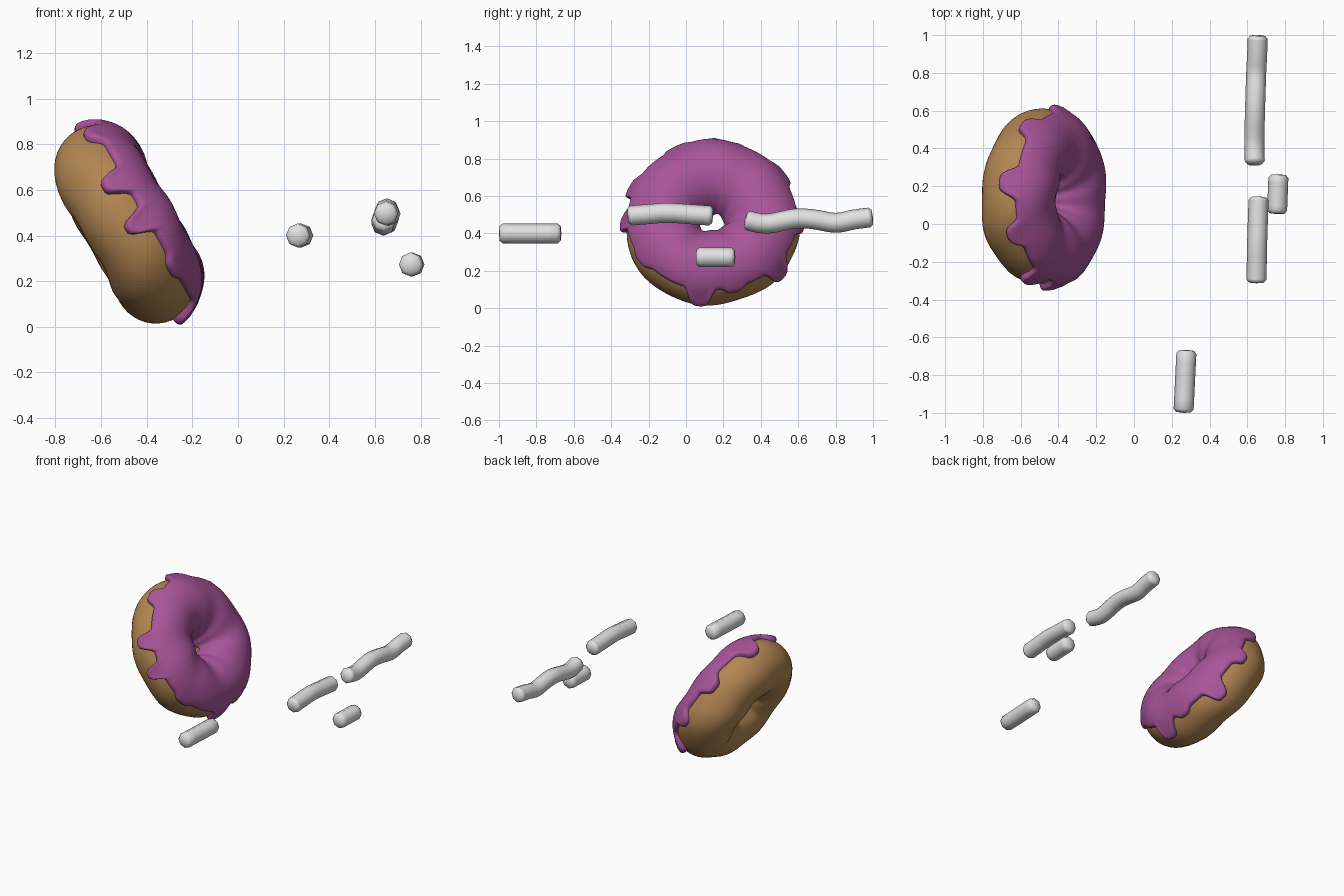
import bpy, bmesh, math
from mathutils import Vector

if "Cube" in bpy.data.objects:
    bpy.data.objects.remove(bpy.data.objects["Cube"])

def material(name, rgb):
    m = bpy.data.materials.new(name)
    m.diffuse_color = (*rgb, 1)
    m.use_nodes = True
    m.node_tree.nodes["Principled BSDF"].inputs["Base Color"].default_value = m.diffuse_color
    return m

BROWN = material("dough brown", (0.45, 0.24, 0.085))
PURPLE = material("icing purple", (0.39, 0.09, 0.32))
GREY = material("sprinkle grey", (0.75, 0.75, 0.75))

def finish(name, bm, mat):
    bmesh.ops.remove_doubles(bm, verts=bm.verts, dist=1e-5)
    bmesh.ops.recalc_face_normals(bm, faces=bm.faces)
    for f in bm.faces:
        f.smooth = True
    me = bpy.data.meshes.new(name)
    bm.to_mesh(me)
    bm.free()
    me.materials.append(mat)
    ob = bpy.data.objects.new(name, me)
    bpy.context.collection.objects.link(ob)

def skin(bm, rings, close):
    # bridge consecutive rings of points; close joins the last ring to the first
    vs = [[bm.verts.new(p) for p in r] for r in rings]
    n = len(vs[0])
    for i in range(len(vs) if close else len(vs) - 1):
        a, b = vs[i], vs[(i + 1) % len(vs)]
        for j in range(n):
            k = (j + 1) % n
            bm.faces.new((a[j], a[k], b[k], b[j]))
    return vs

# Doughnut frame: axis points right and up
T = math.radians(29)
AXIS = Vector((math.cos(T), 0, math.sin(T)))
UP = Vector((-math.sin(T), 0, math.cos(T)))
CENTRE = Vector((-0.487, 0.14, 0.445))
R, r = 0.277, 0.187

def torus_point(phi, a, off):
    radial = UP * math.cos(phi) - Vector((0, 1, 0)) * math.sin(phi)
    lump = 0.006 * math.sin(3 * phi + 1 + a) + 0.004 * math.sin(7 * phi + 2 * a)
    s = r + off + lump
    return CENTRE + radial * (R + s * math.cos(a)) + AXIS * (s * math.sin(a))

N = 180
PHIS = [2 * math.pi * i / N for i in range(N)]

# Dough ring
bm = bmesh.new()
skin(bm, [[torus_point(p, 2 * math.pi * j / 40, 0) for j in range(40)] for p in PHIS], True)
finish("dough", bm, BROWN)

# Icing drips: angle, width, drop (degrees)
DRIPS = [(66, 7, 32), (92, 6, 32), (172, 8, 34), (-131, 8, 32), (-95, 7, 18),
         (-55, 9, 22), (-10, 9, 28), (25, 8, 20), (125, 8, 8), (-165, 7, 10)]

def drop_at(phi):
    d = math.degrees(phi)
    tot = 0
    for c, w, h in DRIPS:
        x = (d - c + 180) % 360 - 180
        tot += h * math.exp(-(x / w) ** 4)
    return tot

# Icing shell, outer skin with rounded lips, underside sunk into the dough
bm = bmesh.new()
rings = []
M = 44
for p in PHIS:
    drop = drop_at(p)
    a0 = math.radians(27 - drop)
    a1 = math.radians(188 + 10 * math.sin(4 * p + 1))
    ring = []
    for j in range(M + 1):
        t = 0.5 - 0.5 * math.cos(math.pi * j / M)
        a = a0 + (a1 - a0) * t
        edge = min(a - a0, a1 - a) / 0.13
        e = math.sqrt(max(0, 1 - (1 - min(edge, 1)) ** 2))
        bulge = 0.0004 * drop * math.exp(-((a - a0 - 0.13) / 0.2) ** 2)
        ring.append(torus_point(p, a, -0.004 + e * (0.027 + bulge)))
    for j in range(1, 12):
        ring.append(torus_point(p, a1 + (a0 - a1) * j / 12, -0.012))
    rings.append(ring)
skin(bm, rings, True)
finish("icing", bm, PURPLE)

# Sprinkles: eight-sided rods swept along a smooth path
def sprinkle(name, pts, rad=0.053):
    pts = [Vector(p) for p in pts]
    path = []
    for i in range(len(pts) - 1):
        p0, p1, p2 = pts[max(i - 1, 0)], pts[i], pts[i + 1]
        p3 = pts[min(i + 2, len(pts) - 1)]
        for s in range(4):
            t = s / 4
            path.append(0.5 * (2 * p1 + (p2 - p0) * t + (2 * p0 - 5 * p1 + 4 * p2 - p3) * t * t
                               + (3 * p1 - p0 - 3 * p2 + p3) * t ** 3))
    path.append(pts[-1])
    d0 = (path[1] - path[0]).normalized()
    d1 = (path[-1] - path[-2]).normalized()
    stations = [(path[0], 0.75), (path[0] + d0 * 0.016, 1)]
    stations += [(p, 1) for p in path[1:-1]]
    stations += [(path[-1] - d1 * 0.016, 1), (path[-1], 0.75)]
    rings = []
    for i, (c, s) in enumerate(stations):
        d = stations[min(i + 1, len(stations) - 1)][0] - stations[max(i - 1, 0)][0]
        side = d.cross(Vector((0, 0, 1))).normalized()
        up = side.cross(d).normalized()
        rings.append([c + (side * math.cos(k * math.pi / 4) + up * math.sin(k * math.pi / 4)) * rad * s
                      for k in range(8)])
    bm = bmesh.new()
    vs = skin(bm, rings, False)
    for end, tip in ((vs[0], path[0] - d0 * 0.004), (vs[-1], path[-1] + d1 * 0.004)):
        v = bm.verts.new(tip)
        for k in range(8):
            bm.faces.new((end[k], end[(k + 1) % 8], v))
    finish(name, bm, GREY)

sprinkle("short_sprinkle_front", [(0.262, -0.996, 0.4), (0.278, -0.67, 0.4)])
sprinkle("short_sprinkle_right", [(0.757, 0.056, 0.273), (0.765, 0.26, 0.273)])
sprinkle("bent_sprinkle", [(0.648, -0.31, 0.495), (0.65, -0.2, 0.503), (0.652, -0.1, 0.51),
                           (0.656, 0.03, 0.502), (0.66, 0.142, 0.494)])
sprinkle("wavy_sprinkle", [(0.64, 0.318, 0.473), (0.637, 0.43, 0.452), (0.64, 0.58, 0.479), (0.643, 0.68, 0.476),
                           (0.647, 0.8, 0.457), (0.652, 0.9, 0.475), (0.655, 0.996, 0.487)])
